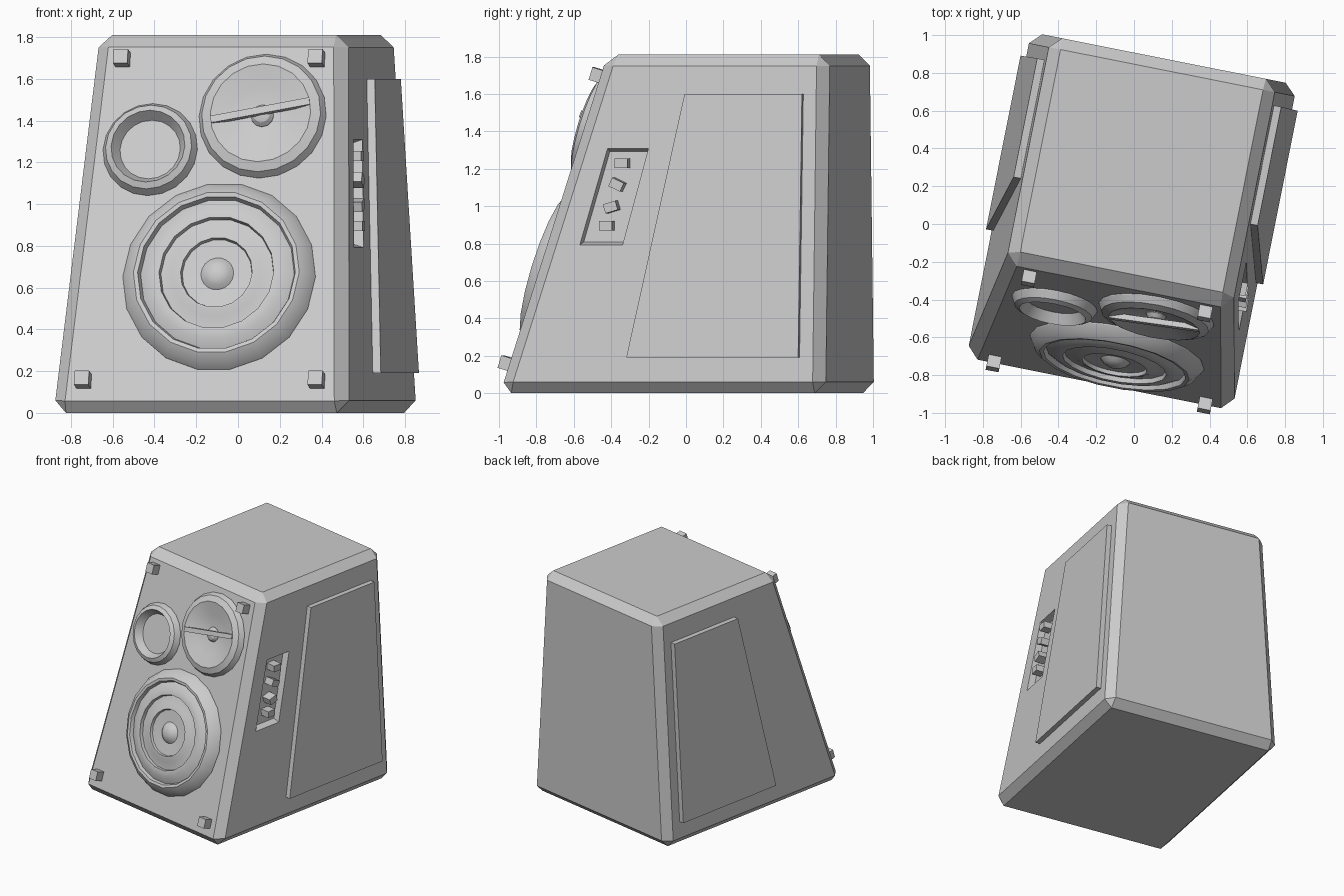
import bpy, bmesh, math
from mathutils import Matrix, Vector

if "Cube" in bpy.data.objects:
    bpy.data.objects.remove(bpy.data.objects["Cube"])

# whole speaker is turned slightly about z; its own centre line is at CX
TURN = Matrix.Rotation(math.radians(-11.25), 4, 'Z')
CX = -0.015
SLOPE = 0.31                      # backward lean of the front
def side_x(z): return 0.721 - 0.0633 * z
def front_y(z): return -0.884 + SLOPE * z

def finish(name, bm, smooth=False):
    bmesh.ops.recalc_face_normals(bm, faces=bm.faces)
    bm.transform(TURN)
    me = bpy.data.meshes.new(name)
    bm.to_mesh(me)
    bm.free()
    ob = bpy.data.objects.new(name, me)
    bpy.context.collection.objects.link(ob)
    if smooth:
        bpy.ops.object.select_all(action='DESELECT')
        ob.select_set(True)
        bpy.context.view_layer.objects.active = ob
        bpy.ops.object.shade_smooth_by_angle(angle=math.radians(25))
    return ob

def loft(bm, low, high):
    a = [bm.verts.new(p) for p in low]
    b = [bm.verts.new(p) for p in high]
    bm.faces.new(a)
    bm.faces.new(b)
    n = len(a)
    for i in range(n):
        bm.faces.new((a[i], a[(i + 1) % n], b[(i + 1) % n], b[i]))

def front_frame(x, z, roll=0):
    # local z points out of the leaning front, local y points up it
    tilt = math.pi / 2 - math.atan(SLOPE)
    return (Matrix.Translation((x, front_y(z), z)) @ Matrix.Rotation(tilt, 4, 'X')
            @ Matrix.Rotation(roll, 4, 'Z'))

def box(name, frame, size, centre):
    bm = bmesh.new()
    bmesh.ops.create_cube(bm, size=1)
    bm.transform(frame @ Matrix.Translation(centre) @ Matrix.Diagonal((*size, 1)))
    return finish(name, bm)

def turned(name, frame, profile, sides):
    # profile of (radius, height) spun about the local z axis
    bm = bmesh.new()
    vs = [bm.verts.new((r, 0, h)) for r, h in profile]
    es = [bm.edges.new(p) for p in zip(vs, vs[1:])]
    bmesh.ops.spin(bm, geom=vs + es, cent=(0, 0, 0), axis=(0, 0, 1),
                   angle=math.tau, steps=sides)
    bmesh.ops.remove_doubles(bm, verts=bm.verts, dist=0.0005)
    bm.transform(frame)
    return finish(name, bm, True)

def side_prism(name, pts, side, inner, outer, taper=1):
    # (y, z) outline laid on a side face and thickened outward
    bm = bmesh.new()
    cy = sum(p[0] for p in pts) / len(pts)
    cz = sum(p[1] for p in pts) / len(pts)
    def ring(h, k):
        return [(CX + side * (side_x(z) + h), cy + (y - cy) * k, cz + (z - cz) * k)
                for y, z in pts]
    loft(bm, ring(inner, taper), ring(outer, 1))
    return finish(name, bm)

# cabinet: bevelled, tapering box
bm = bmesh.new()
def rect(z):
    w = side_x(z)
    return [(CX - w, front_y(z), z), (CX + w, front_y(z), z), (CX + w, 0.89, z), (CX - w, 0.89, z)]
loft(bm, rect(0), rect(1.81))
bmesh.ops.bevel(bm, geom=bm.edges[:], offset=0.06, segments=1, affect='EDGES')
cabinet = finish("cabinet", bm)

# control recess cut into the right side
recess = [(-0.45, 0.79), (-0.216, 0.79), (-0.08, 1.31), (-0.304, 1.31)]
cutter = side_prism("recess_cutter", recess, 1, -0.05, 0.005, 0.93)
cutter.hide_render = True
mod = cabinet.modifiers.new("recess", 'BOOLEAN')
mod.operation, mod.object, mod.solver = 'DIFFERENCE', cutter, 'EXACT'
bpy.context.view_layer.objects.active = cabinet
bpy.ops.object.modifier_apply(modifier=mod.name)
bpy.data.objects.remove(cutter)

# control knobs
for i, (y, z, roll) in enumerate([(-0.305, 0.895, 0), (-0.28, 0.995, 17),
                                  (-0.25, 1.115, -25), (-0.225, 1.23, 0)]):
    frame = (Matrix.Translation((CX + side_x(z), y, z))
             @ Matrix.Rotation(math.radians(roll), 4, 'X'))
    box(f"knob_{i + 1}", frame, (0.08, 0.07, 0.05), (-0.015, 0, 0))

# raised side panels
panel = [(-0.18, 0.19), (0.757, 0.19), (0.76, 1.60), (0.12, 1.60)]
for side, label in ((1, "right"), (-1, "left")):
    side_prism(f"{label}_panel", panel, side, -0.01, 0.039)

# corner pegs on the front
for s, label in ((-1, "left"), (1, "right")):
    box(f"{label}_lower_peg", front_frame(CX + s * 0.57, 0.15), (0.07, 0.07, 0.08), (0, 0, 0.025))
    box(f"{label}_upper_peg", front_frame(CX + s * 0.475, 1.69), (0.07, 0.07, 0.08), (0, 0, 0.025))

# woofer with stepped rings and dust cap
turned("woofer", front_frame(0.044, 0.651),
       [(0.47, -0.01), (0.47, 0.005), (0.445, 0.045), (0.405, 0.075), (0.385, 0.072),
        (0.375, 0.045), (0.33, 0.07), (0.29, 0.075), (0.28, 0.075), (0.275, 0.05),
        (0.22, 0.06), (0.185, 0.075), (0.175, 0.075), (0.17, 0.055), (0.08, 0.05),
        (0.06, 0.07), (0.035, 0.083), (0, 0.088)], 18)

# port ring
turned("port", front_frame(-0.33, 1.26),
       [(0.23, -0.01), (0.23, 0.005), (0.21, 0.045), (0.18, 0.06), (0.147, 0.004),
        (0, 0.004)], 20)

# horn with centre plug and cross bar
horn = front_frame(0.209, 1.42)
turned("horn", horn,
       [(0.31, -0.01), (0.31, 0.005), (0.29, 0.04), (0.245, 0.058), (0.15, 0.03),
        (0.055, 0.006), (0, 0.006)], 20)
turned("horn_plug", horn, [(0.055, 0), (0.055, 0.01), (0.04, 0.03), (0.02, 0.04), (0, 0.043)], 12)
box("horn_bar", front_frame(0.209, 1.42, math.radians(11)), (0.485, 0.035, 0.03), (0, 0.012, 0.05))
